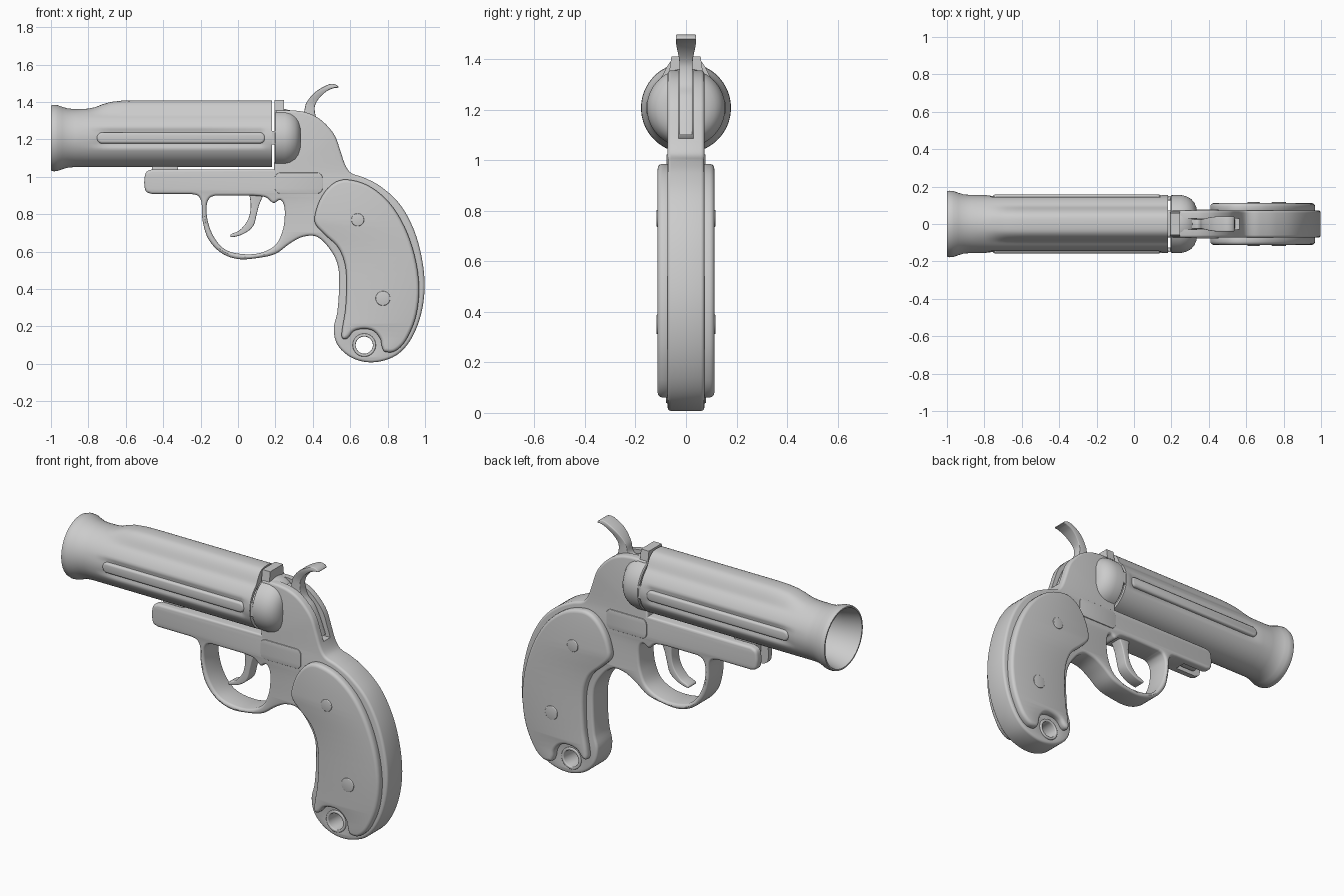
import bpy, bmesh, math
from mathutils import Vector

if "Cube" in bpy.data.objects:
    bpy.data.objects.remove(bpy.data.objects["Cube"])

AXIS = 1.207  # barrel axis height


def finish(ob, angle=35):
    bpy.ops.object.select_all(action='DESELECT')
    ob.select_set(True)
    bpy.context.view_layer.objects.active = ob
    bpy.ops.object.shade_smooth_by_angle(angle=math.radians(angle))


def smooth(pts, n=5):
    # closed Hermite outline; a third element marks a sharp corner
    P = [Vector(p[:2]) for p in pts]
    hard = [len(p) > 2 for p in pts]
    N, out = len(P), []
    for i in range(N):
        j = (i + 1) % N
        a, b = P[i], P[j]
        d = b - a
        if hard[i] and hard[j]:
            out.append(a)
            continue
        L = d.length
        ta = d if hard[i] else (b - P[i - 1]).normalized() * L
        tb = d if hard[j] else (P[(j + 1) % N] - a).normalized() * L
        for k in range(n):
            t = k / n
            out.append(a * (2*t**3 - 3*t*t + 1) + ta * (t**3 - 2*t*t + t)
                       + b * (3*t*t - 2*t**3) + tb * (t**3 - t*t))
    return out


def rrect(x0, x1, z0, z1, r, n=8):
    out = []
    for cx, cz, a0 in ((x1-r, z1-r, 0), (x0+r, z1-r, 90), (x0+r, z0+r, 180), (x1-r, z0+r, 270)):
        for k in range(n):
            a = math.radians(a0 + 90 * k / (n - 0.5))
            out.append((cx + r*math.cos(a), cz + r*math.sin(a)))
    return out


def circle(x, z, r, n=40):
    return [(x + r*math.cos(2*math.pi*k/n), z + r*math.sin(2*math.pi*k/n)) for k in range(n)]


def plate(name, outlines, half, bevel, y=0.0):
    # outline in the x-z plane, thickened along y with rounded edges
    cu = bpy.data.curves.new(name, 'CURVE')
    cu.dimensions = '2D'
    cu.fill_mode = 'BOTH'
    cu.extrude = half - bevel
    cu.bevel_depth = bevel
    cu.bevel_resolution = 2
    cu.offset = -bevel
    for o in outlines:
        s = cu.splines.new('POLY')
        s.points.add(len(o) - 1)
        for p, c in zip(s.points, o):
            p.co = (c[0], c[1], 0, 1)
        s.use_cyclic_u = True
    ob = bpy.data.objects.new(name, cu)
    bpy.context.collection.objects.link(ob)
    bpy.ops.object.select_all(action='DESELECT')
    ob.select_set(True)
    bpy.context.view_layer.objects.active = ob
    bpy.ops.object.convert(target='MESH')
    ob = bpy.context.view_layer.objects.active
    bm = bmesh.new()
    bm.from_mesh(ob.data)
    bmesh.ops.remove_doubles(bm, verts=bm.verts, dist=1e-5)
    for v in bm.verts:
        v.co = (v.co.x, y - v.co.z, v.co.y)
    bmesh.ops.recalc_face_normals(bm, faces=bm.faces)
    bm.to_mesh(ob.data)
    bm.free()
    finish(ob)
    return ob


def loft(name, rings, closed=False, angle=35):
    bm = bmesh.new()
    R = [[bm.verts.new(p) for p in r] for r in rings]
    n = len(R[0])
    for i in range(len(R) if closed else len(R) - 1):
        a, b = R[i], R[(i + 1) % len(R)]
        for k in range(n):
            bm.faces.new((a[k], a[(k+1) % n], b[(k+1) % n], b[k]))
    if not closed:
        bm.faces.new(R[0])
        bm.faces.new(R[-1])
    bmesh.ops.recalc_face_normals(bm, faces=bm.faces)
    me = bpy.data.meshes.new(name)
    bm.to_mesh(me)
    bm.free()
    ob = bpy.data.objects.new(name, me)
    bpy.context.collection.objects.link(ob)
    finish(ob, angle)
    return ob


def box(name, x0, x1, z0, z1, h0, h1):
    return loft(name, [[(x0, -h, z), (x1, -h, z), (x1, h, z), (x0, h, z)] for z, h in ((z0, h0), (z1, h1))])


def ease(t):
    t = max(0.0, min(1.0, t))
    return t * t * (3 - 2 * t)


def ring(x, r, rib=0.0, groove=0.0, n=96):
    pts = []
    for k in range(n):
        a = 2 * math.pi * k / n
        top = min(a, 2 * math.pi - a)
        q = r + rib * (1 - ease((top - 0.17) / 0.55))
        q -= groove * (1 - ease((abs(top - math.pi / 2) - 0.2) / 0.2))
        pts.append((x, q * math.sin(a), AXIS + q * math.cos(a)))
    return pts


# barrel: flared muzzle, top rib, side flutes and a hollow bore
outer = [(0.183, .155, .047, 0), (0.15, .155, .047, 0), (0.12, .155, .047, .014), (-0.2, .155, .047, .014),
         (-0.55, .155, .047, .014), (-0.62, .155, .045, .014), (-0.68, .155, .038, .014), (-0.72, .155, .027, .012),
         (-0.76, .155, .011, .005), (-0.8, .155, .002, 0), (-0.87, .155, 0, 0), (-0.91, .158, 0, 0),
         (-0.94, .167, 0, 0), (-0.965, .176, 0, 0), (-0.985, .178, 0, 0), (-1.0, .174, 0, 0)]
inner = [(-1.0, .166, 0, 0), (-0.96, .156, 0, 0), (-0.9, .142, 0, 0), (-0.82, .137, 0, 0), (0.183, .137, 0, 0)]
loft("barrel", [ring(*s) for s in outer + inner], closed=True)
for s, side in ((-1, "right"), (1, "left")):
    plate("barrel_side_ridge_" + side, [rrect(-0.755, 0.145, 1.178, 1.237, .029)], .016, .012, s * .141)
    plate("extractor_tab_" + side, [rrect(0.15, 0.23, 1.172, 1.245, .008)], .012, .004, s * .138)

# breech dome and rear sight block
loft("breech", [ring(*s) for s in ((.195, .148), (.2, .154), (.25, .155), (.28, .148), (.305, .134),
                                   (.322, .115), (.333, .09), (.337, .06), (.337, .01))])
box("sight_block", 0.195, 0.245, 1.28, 1.41, .076, .058)

# frame with trigger guard and lanyard hole
frame_pts = [(-.5, .99), (-.49, 1.025), (-.46, 1.04, 1), (.193, 1.04, 1), (.2, 1.355, 1), (.3, 1.355, 1),
             (.36, 1.345), (.42, 1.32), (.475, 1.275), (.52, 1.215), (.55, 1.13), (.575, 1.06), (.605, 1.02),
             (.67, .997), (.76, .95), (.86, .86), (.935, .73), (.98, .58), (.998, .42), (.98, .27),
             (.93, .14), (.86, .055), (.77, .015), (.68, .01), (.595, .04), (.53, .105), (.512, .19),
             (.53, .27), (.54, .4), (.535, .52), (.5, .6), (.425, .678), (.35, .68), (.28, .645),
             (.2, .588), (.1, .565), (0, .56), (-.09, .593), (-.16, .67), (-.19, .77), (-.195, .86),
             (-.212, .897), (-.25, .908, 1), (-.46, .908, 1), (-.49, .92), (-.5, .95)]
guard_hole = [(-.12, .9, 1), (.08, .9, 1), (.15, .89), (.19, .86), (.225, .876), (.245, .85), (.25, .79),
              (.238, .71), (.2, .635), (.12, .593), (.02, .587), (-.07, .612), (-.13, .68), (-.163, .77),
              (-.167, .85), (-.15, .888)]
frame = plate("frame", [smooth(frame_pts), smooth(guard_hole), circle(.675, .1, .05)], .073, .014)
for c in (box("hammer_slot_cutter", .26, .65, 1.085, 1.5, .03, .03),
          box("front_slot_cutter", -.6, -.33, .85, 1.1, .032, .032)):
    m = frame.modifiers.new("slot", 'BOOLEAN')
    m.operation = 'DIFFERENCE'
    m.solver = 'EXACT'
    m.object = c
    bpy.context.view_layer.objects.active = frame
    bpy.ops.object.modifier_apply(modifier=m.name)
    bpy.data.objects.remove(c)
finish(frame)
plate("barrel_hinge_lug", [rrect(-.46, -.32, .925, 1.07, .03)], .026, .006)
plate("lanyard_ring", [circle(.675, .1, .062), circle(.675, .1, .046)], .08, .005)

# trigger
trigger = [(.055, .93, 1), (.068, .85), (.055, .775), (.01, .715), (-.04, .69), (-.035, .677), (.03, .695),
           (.08, .735), (.1, .8), (.115, .855), (.15, .93, 1)]
plate("trigger", [smooth(trigger)], .036, .006)

# hammer: body in the slot with a spur that widens at the tip
hammer = [(.3, 1.1, 1), (.3, 1.335, 1), (.345, 1.335), (.365, 1.395), (.41, 1.45), (.465, 1.485), (.505, 1.497),
          (.537, 1.48), (.515, 1.475), (.475, 1.458), (.43, 1.415), (.41, 1.37), (.425, 1.302), (.47, 1.255),
          (.505, 1.19), (.54, 1.1, 1)]
ham = plate("hammer", [smooth(hammer)], .026, .004)
for v in ham.data.vertices:
    v.co.y *= 1 + 0.55 * ease((v.co.z - 1.38) / 0.1)

# grip panels, screws and name plates on both sides
grip = [(.41, .79), (.445, .89), (.51, .965), (.585, .985), (.71, .945), (.83, .835), (.92, .66), (.966, .45),
        (.955, .27), (.9, .13), (.84, .068), (.785, .065), (.77, .09), (.76, .135), (.725, .175), (.675, .187),
        (.62, .175), (.585, .137), (.56, .135), (.555, .17), (.575, .3), (.577, .5), (.54, .615), (.46, .695),
        (.415, .745)]
for s, side in ((-1, "right"), (1, "left")):
    plate("grip_panel_" + side, [smooth(grip)], .027, .018, s * .085)
    plate("upper_screw_" + side, [circle(.64, .77, .034)], .01, .004, s * .107)
    plate("lower_screw_" + side, [circle(.775, .35, .039)], .01, .004, s * .107)
    plate("side_plate_" + side, [rrect(.197, .452, .91, 1.022, .03)], .008, .003, s * .07)
